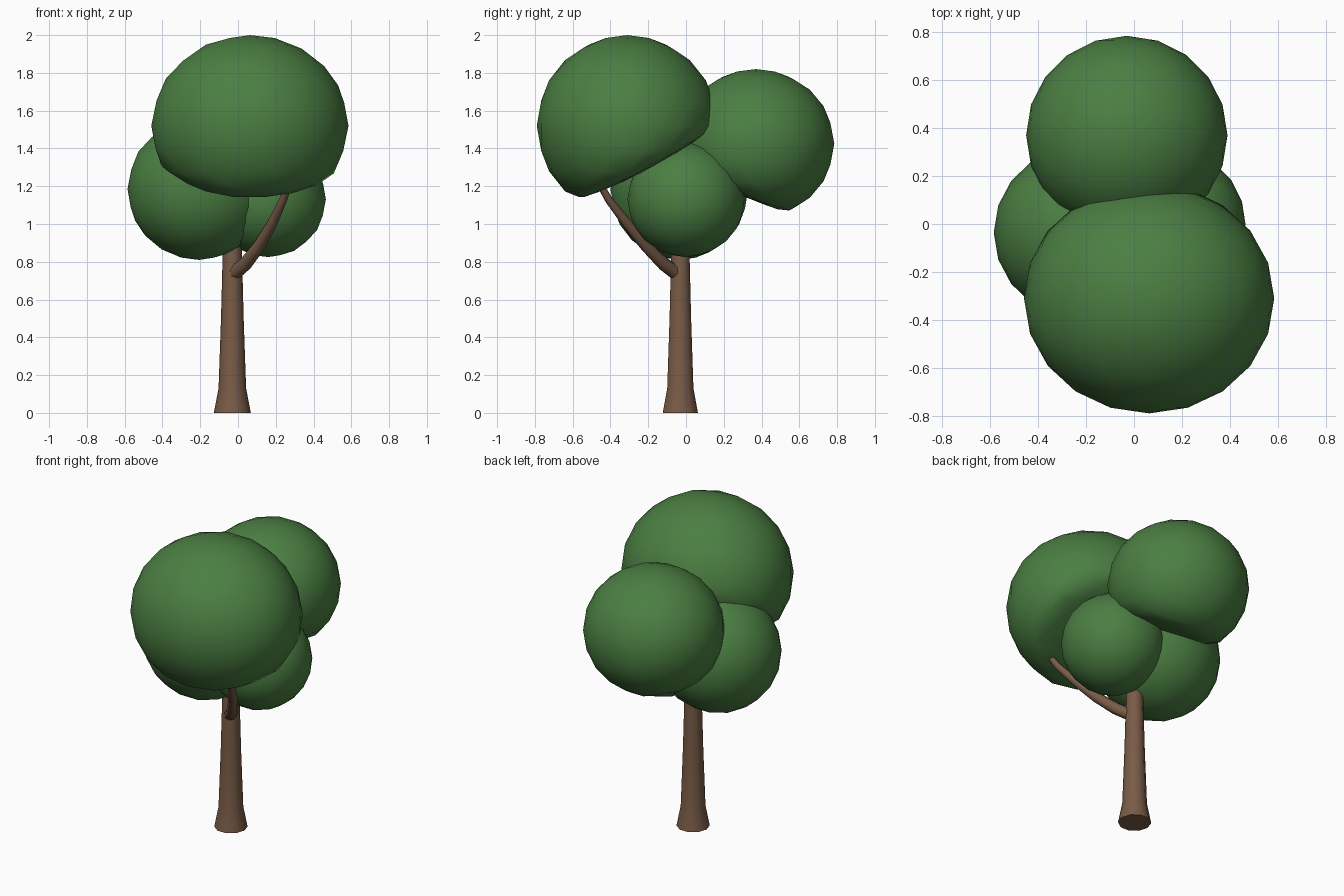
import bpy, bmesh, math
from mathutils import Vector

if "Cube" in bpy.data.objects:
    bpy.data.objects.remove(bpy.data.objects["Cube"])


def material(name, rgb):
    m = bpy.data.materials.new(name)
    m.diffuse_color = (*rgb, 1)
    m.use_nodes = True
    m.node_tree.nodes["Principled BSDF"].inputs["Base Color"].default_value = m.diffuse_color
    return m


LEAF = material("leaf_green", (0.07, 0.21, 0.055))
BARK = material("bark_brown", (0.19, 0.105, 0.062))


def finish(name, bm, mat):
    bmesh.ops.recalc_face_normals(bm, faces=bm.faces)
    mesh = bpy.data.meshes.new(name)
    bm.to_mesh(mesh)
    bm.free()
    mesh.materials.append(mat)
    ob = bpy.data.objects.new(name, mesh)
    bpy.context.collection.objects.link(ob)
    bpy.context.view_layer.objects.active = ob
    ob.select_set(True)
    bpy.ops.object.shade_smooth_by_angle(angle=math.radians(50))
    ob.select_set(False)


def foliage(name, centre, radii, up=(0, 0, 1), flat=None):
    """Leaf clump; everything further than 'flat' below its middle is squashed."""
    bm = bmesh.new()
    bmesh.ops.create_icosphere(bm, subdivisions=3, radius=1)
    n = Vector(up).normalized()
    for v in bm.verts:
        p = Vector([a * r for a, r in zip(v.co, radii)])
        if flat is not None:
            d = p.dot(n)
            if d < -flat:
                p -= n * (d + flat) * 0.85
        v.co = p + Vector(centre)
    finish(name, bm, LEAF)


def tube(name, path, radii, sides, level=False):
    """Round tapering limb through the path points, capped at both ends."""
    bm = bmesh.new()
    pts = [Vector(p) for p in path]
    rings = []
    for i, p in enumerate(pts):
        t = pts[min(i + 1, len(pts) - 1)] - pts[max(i - 1, 0)]
        t = Vector((0, 0, 1)) if level else t.normalized()
        u = t.cross(Vector((0, 1, 0))).normalized()
        w = t.cross(u)
        angles = [2 * math.pi * k / sides for k in range(sides)]
        rings.append([bm.verts.new(p + radii[i] * (u * math.cos(a) + w * math.sin(a)))
                      for a in angles])
    for a, b in zip(rings, rings[1:]):
        for k in range(sides):
            j = (k + 1) % sides
            bm.faces.new((a[k], a[j], b[j], b[k]))
    bm.faces.new(rings[0])
    bm.faces.new(rings[-1])
    finish(name, bm, BARK)


# Trunk with flared foot
tube("trunk", [(-0.03, -0.03, z) for z in (0, 0.13, 0.5, 0.85, 1.1)],
     [0.098, 0.073, 0.06, 0.051, 0.045], 10, level=True)

# Side branch reaching into the front clump
tube("branch", [(-0.025, -0.045, 0.735), (0.04, -0.12, 0.79), (0.11, -0.21, 0.88),
                (0.18, -0.31, 1.0), (0.24, -0.41, 1.13), (0.27, -0.46, 1.22)],
     [0.038, 0.036, 0.032, 0.027, 0.021, 0.018], 8)

# Leaf clumps
foliage("front_foliage", (0.063, -0.31, 1.52), (0.522, 0.48, 0.48), (0.05, -0.47, 0.88), 0.21)
foliage("back_foliage", (-0.03, 0.37, 1.425), (0.42, 0.415, 0.395), (0, 0.42, 0.91), 0.26)
foliage("left_foliage", (-0.205, -0.035, 1.185), (0.38, 0.365, 0.375))
foliage("right_foliage", (0.16, 0.0, 1.13), (0.305, 0.31, 0.305))
